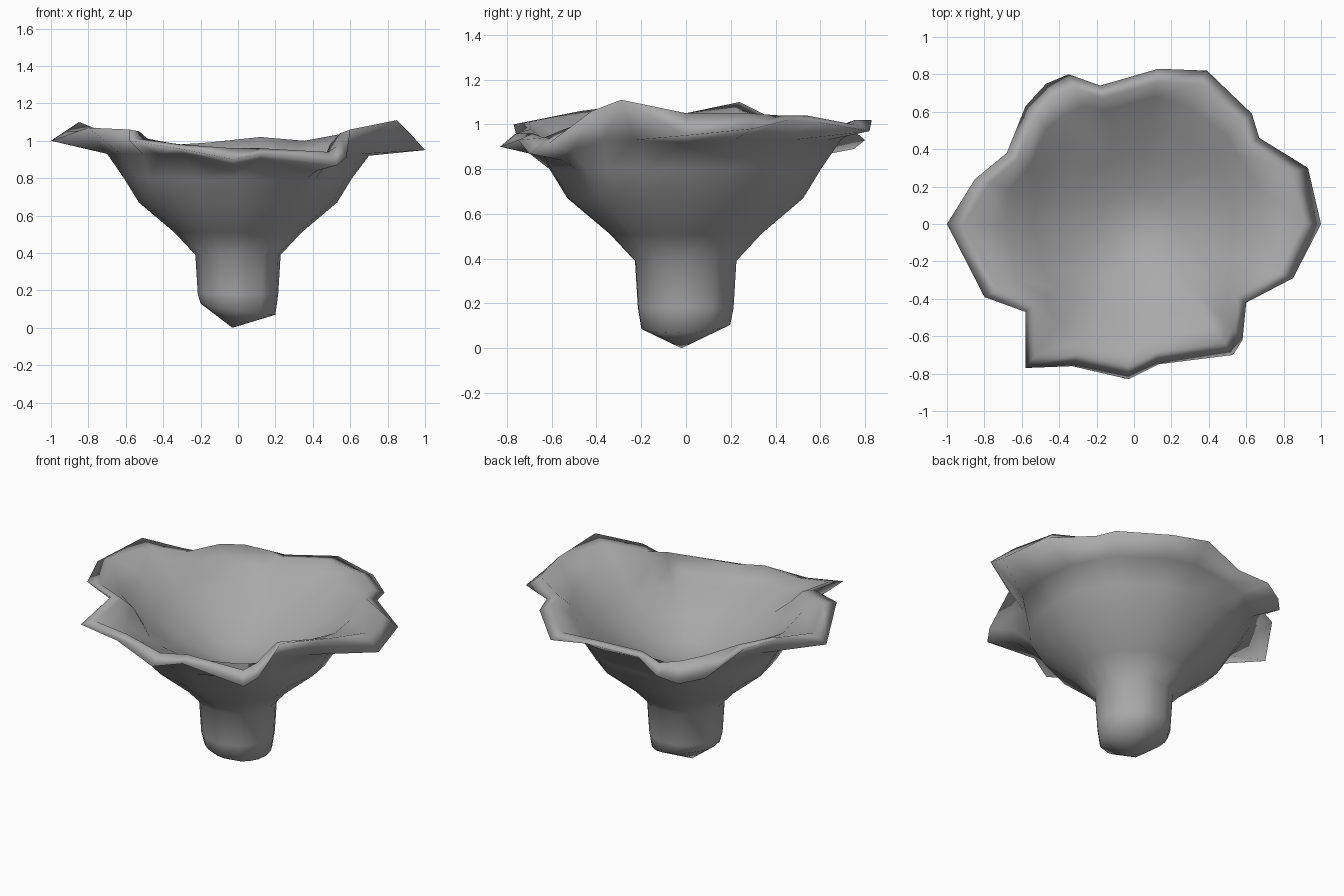
import bpy
import bmesh
from math import atan2, cos, sin, hypot

default_cube = bpy.data.objects.get("Cube")
if default_cube:
    bpy.data.objects.remove(default_cube, do_unlink=True)

# Single plain grey material
grey = bpy.data.materials.new("plain grey")
grey.use_nodes = True
colour = (0.4, 0.4, 0.4, 1)
grey.diffuse_color = colour
grey.node_tree.nodes["Principled BSDF"].inputs["Base Color"].default_value = colour

# Ragged rim outline, counter-clockwise, as (x, y, z, height of the ridge behind it)
rim = [
    (1, 0, .95, 1.05), (.93, .3, .98, 1.05), (.67, .46, 1.02, 1.04),
    (.63, .59, 1.01, 1.04), (.39, .82, .97, 1), (.13, .83, 1.02, 1.02),
    (-.18, .74, .98, .99), (-.35, .8, .93, .98), (-.47, .75, .89, 1),
    (-.58, .63, .91, 1.02), (-.68, .38, 1.03, 1.03), (-.85, .24, 1.1, 1.07),
    (-1, 0, 1, 1.05), (-.8, -.39, 1.07, 1.06), (-.58, -.47, 1.06, 1.05),
    (-.58, -.77, 1, 1.01), (-.33, -.76, .96, .98), (-.03, -.83, .9, .96),
    (.13, -.75, .93, .96), (.53, -.7, .87, .94), (.58, -.62, .91, .97),
    (.6, -.42, 1.06, 1.04), (.85, -.29, 1.11, 1.08),
]
angles = [atan2(y, x) for x, y, z, ridge in rim]
reach = [hypot(x, y) for x, y, z, ridge in rim]

bm = bmesh.new()


def make_ring(radius, height):
    """Ring whose radius and height are functions of the rim point index."""
    return [bm.verts.new((radius(i) * cos(a), radius(i) * sin(a), height(i)))
            for i, a in enumerate(angles)]


def round_ring(radius, z):
    return make_ring(lambda i: radius, lambda i: z)


def bridge(lower, upper):
    count = len(lower)
    for i in range(count):
        j = (i + 1) % count
        bm.faces.new((lower[i], lower[j], upper[j], upper[i]))


def close_with_tip(ring, tip, inward):
    vert = bm.verts.new(tip)
    for i in range(len(ring)):
        pair = (ring[i], ring[(i + 1) % len(ring)])
        bm.faces.new((*pair, vert) if inward else (*pair[::-1], vert))


# Stem, with a slanted pointed foot
rings = [make_ring(lambda i: 0.2, lambda i: 0.1 - 0.03 * cos(angles[i])
                   + 0.01 * sin(angles[i]))]
rings += [round_ring(r, z) for r, z in ((0.215, 0.18), (0.228, 0.39))]

# Outside of the bowl
rings += [round_ring(r, z) for r, z in ((0.34, 0.51), (0.53, 0.67), (0.61, 0.8))]

# Flaring underside of the lip, then the ragged edge
rings.append(make_ring(lambda i: min(reach[i] * 0.88, 0.7),
                       lambda i: min(0.93, rim[i][2] - 0.03)))
rings.append(make_ring(lambda i: reach[i], lambda i: rim[i][2]))

# Ridge where the lip rolls over, then the throat below it
rings.append(make_ring(lambda i: reach[i] * 0.91, lambda i: rim[i][3]))
rings.append(make_ring(lambda i: min(reach[i] * 0.82, 0.69),
                       lambda i: rim[i][3] - 0.06))

# Inside of the bowl, a shallow dish
rings += [round_ring(r, z) for r, z in
          ((0.54, 0.86), (0.36, 0.755), (0.18, 0.665))]

for lower, upper in zip(rings, rings[1:]):
    bridge(lower, upper)
close_with_tip(rings[0], (-0.03, -0.02, 0), inward=False)
close_with_tip(rings[-1], (0, -0.03, 0.62), inward=True)
bmesh.ops.recalc_face_normals(bm, faces=bm.faces)

# Smooth shading all over, including the rolled rim
for face in bm.faces:
    face.smooth = True

mesh = bpy.data.meshes.new("ragged_bowl")
bm.to_mesh(mesh)
bm.free()
mesh.materials.append(grey)
bowl = bpy.data.objects.new("ragged_bowl", mesh)
bpy.context.collection.objects.link(bowl)
